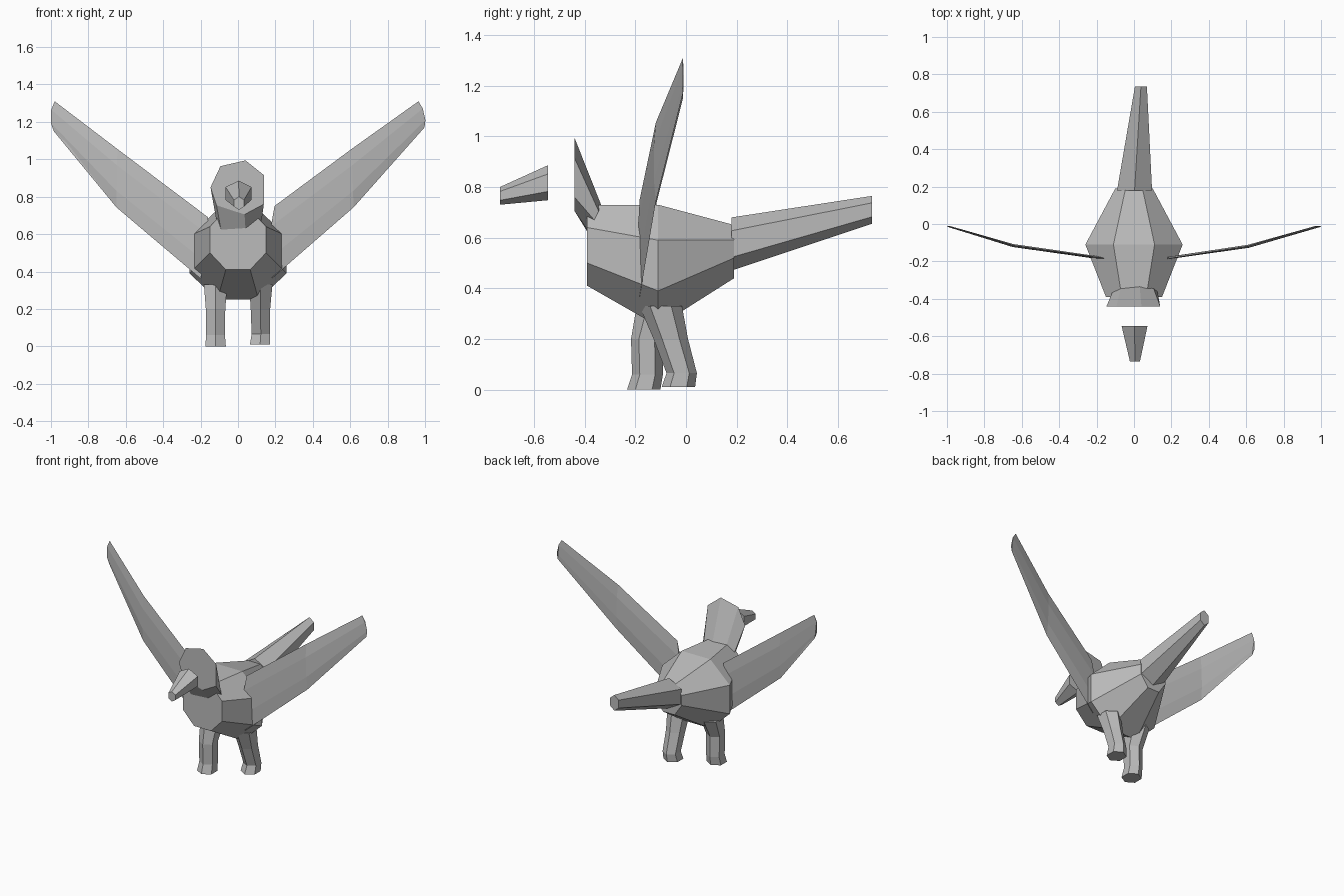
import bpy, bmesh, math
from mathutils import Vector

cube = bpy.data.objects.get("Cube")
if cube:
    bpy.data.objects.remove(cube, do_unlink=True)

grey = bpy.data.materials.new("plain grey")
grey.use_nodes = True
COLOUR = (0.5, 0.5, 0.5, 1)
grey.diffuse_color = COLOUR
grey.node_tree.nodes["Principled BSDF"].inputs["Base Color"].default_value = COLOUR


def loft(name, rings):
    """Skin a row of equal-length point rings and cap both ends."""
    bm = bmesh.new()
    loops = [[bm.verts.new(p) for p in ring] for ring in rings]
    n = len(loops[0])
    for a, b in zip(loops, loops[1:]):
        for i in range(n):
            j = (i + 1) % n
            bm.faces.new((a[i], a[j], b[j], b[i]))
    bm.faces.new(loops[0])
    bm.faces.new(loops[-1])
    bmesh.ops.recalc_face_normals(bm, faces=bm.faces)
    mesh = bpy.data.meshes.new(name)
    bm.to_mesh(mesh)
    bm.free()
    mesh.materials.append(grey)
    obj = bpy.data.objects.new(name, mesh)
    bpy.context.collection.objects.link(obj)
    return obj


def hexagon(centre, u, v):
    """Six points around centre, with a corner along v."""
    c, u, v = Vector(centre), Vector(u), Vector(v)
    angles = [k * math.pi / 3 for k in range(6)]
    return [c + u * math.sin(a) + v * math.cos(a) for a in angles]


def body_ring(y, flat, wide, bottom, low, high, top):
    """Eight-sided ring standing across the body."""
    right = [(flat, bottom), (wide, low), (wide, high), (flat, top)]
    outline = right + [(-x, z) for x, z in reversed(right)]
    return [(x, y, z) for x, z in outline]


# Body: wide in the middle, narrower at chest and rump
loft("body", [
    body_ring(-0.39, 0.065, 0.15, 0.41, 0.50, 0.64, 0.73),
    body_ring(-0.11, 0.11, 0.26, 0.25, 0.39, 0.59, 0.73),
    body_ring(0.19, 0.045, 0.10, 0.44, 0.52, 0.59, 0.65),
])

# Tail and beak: tapering six-sided prisms (centre, half width, half height)
for name, ends in {
    "tail": [((0.003, 0.18, 0.575), 0.108, 0.105), ((0.037, 0.735, 0.71), 0.037, 0.055)],
    "beak": [((0.003, -0.545, 0.817), 0.08, 0.069), ((0.005, -0.735, 0.765), 0.031, 0.035)],
}.items():
    loft(name, [hexagon(c, (w, 0, 0), (0, 0, h)) for c, w, h in ends])

# Head: irregular upright face tapering back to a sloped neck base
face = [(-0.094, 0.963), (0.04, 0.994), (0.14, 0.914), (0.138, 0.76),
        (0.035, 0.705), (-0.115, 0.754), (-0.147, 0.85)]
neck = [(-0.07, 0.715), (0.03, 0.727), (0.105, 0.705), (0.126, 0.67),
        (0.04, 0.625), (-0.09, 0.62), (-0.115, 0.67)]
loft("head", [
    [(x, -0.44, z) for x, z in face],
    [(x, -0.39 + (z - 0.615) * 0.5, z) for x, z in neck],
])

# Legs: rings from foot to hip (x, y, z, half width, half depth)
legs = {
    "right_leg": [(-0.12, -0.167, 0, 0.055, 0.066), (-0.12, -0.152, 0.06, 0.05, 0.061),
                  (-0.12, -0.155, 0.2, 0.052, 0.062), (-0.12, -0.11, 0.33, 0.062, 0.085)],
    "left_leg": [(0.118, -0.03, 0.01, 0.054, 0.066), (0.122, -0.017, 0.065, 0.049, 0.06),
                 (0.12, -0.06, 0.2, 0.052, 0.068), (0.122, -0.1, 0.33, 0.062, 0.084)],
}
for name, rings in legs.items():
    loft(name, [hexagon((x, y, z), (w / math.cos(math.pi / 6), 0, 0), (0, d, 0))
                for x, y, z, w, d in rings])


def wing_ring(y, upper, lower, bulge, thick):
    """Flat lens between two edges; bulge pushes the middle outwards."""
    a, b = Vector((upper[0], y, upper[1])), Vector((lower[0], y, lower[1]))
    out = Vector((bulge, 0, 0))
    side = Vector((0, thick, 0))
    p, q = a.lerp(b, 0.28) + out, a.lerp(b, 0.72) + out
    return [a, p - side, q - side, b, q + side, p + side]


# Wings: thin raised blades, sweeping back towards the tips
loft("left_wing", [
    wing_ring(-0.183, (0.195, 0.75), (0.183, 0.365), -0.015, 0.006),
    wing_ring(-0.119, (0.607, 1.055), (0.618, 0.743), 0, 0.008),
    wing_ring(-0.012, (0.965, 1.31), (0.997, 1.17), 0.014, 0.002),
])
loft("right_wing", [
    wing_ring(-0.183, (-0.16, 0.69), (-0.2, 0.362), 0.01, 0.006),
    wing_ring(-0.115, (-0.645, 1.055), (-0.65, 0.743), 0, 0.008),
    wing_ring(-0.012, (-0.98, 1.31), (-0.985, 1.15), -0.017, 0.002),
])
